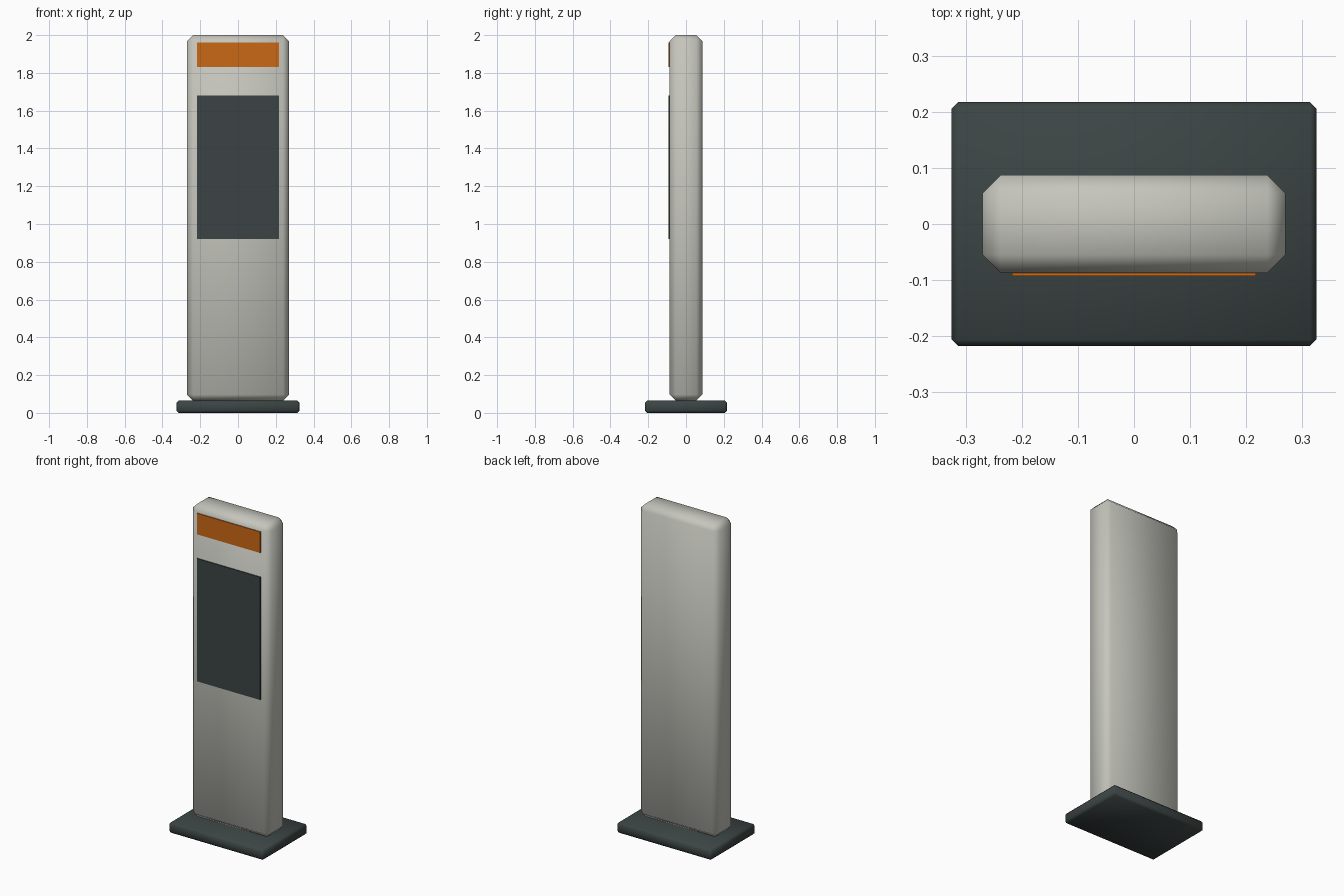
import bpy

cube = bpy.data.objects.get("Cube")
if cube:
    bpy.data.objects.remove(cube, do_unlink=True)


def material(name, rgb):
    mat = bpy.data.materials.new(name)
    mat.use_nodes = True
    mat.diffuse_color = (*rgb, 1)
    mat.node_tree.nodes["Principled BSDF"].inputs["Base Color"].default_value = (*rgb, 1)
    return mat


def box(name, low, high, mat, chamfer=0):
    """Box between two corners, optionally chamfered and smooth shaded."""
    centre = [(a + b) / 2 for a, b in zip(low, high)]
    bpy.ops.mesh.primitive_cube_add(size=1, location=centre)
    obj = bpy.context.object
    obj.name = name
    obj.scale = [b - a for a, b in zip(low, high)]
    bpy.ops.object.transform_apply(location=False, rotation=False, scale=True)
    obj.data.materials.append(mat)
    if chamfer:
        bevel = obj.modifiers.new("chamfer", "BEVEL")
        bevel.width = chamfer
        bevel.segments = 1
        bpy.ops.object.shade_smooth()
    return obj


light_grey = material("warm light grey", (0.56, 0.56, 0.51))
dark_green_grey = material("dark green grey", (0.045, 0.06, 0.058))
charcoal = material("charcoal", (0.045, 0.056, 0.058))
orange = material("orange", (0.6, 0.14, 0.008))

# Foot plate and upright slab
box("foot_plate", (-0.325, -0.217, 0), (0.325, 0.217, 0.065), dark_green_grey, 0.011)
box("upright_slab", (-0.27, -0.087, 0.065), (0.27, 0.087, 2), light_grey, 0.032)

# Thin panels on the front face
box("information_panel", (-0.217, -0.093, 0.92), (0.217, -0.085, 1.68), charcoal)
box("header_strip", (-0.217, -0.093, 1.83), (0.217, -0.085, 1.96), orange)
